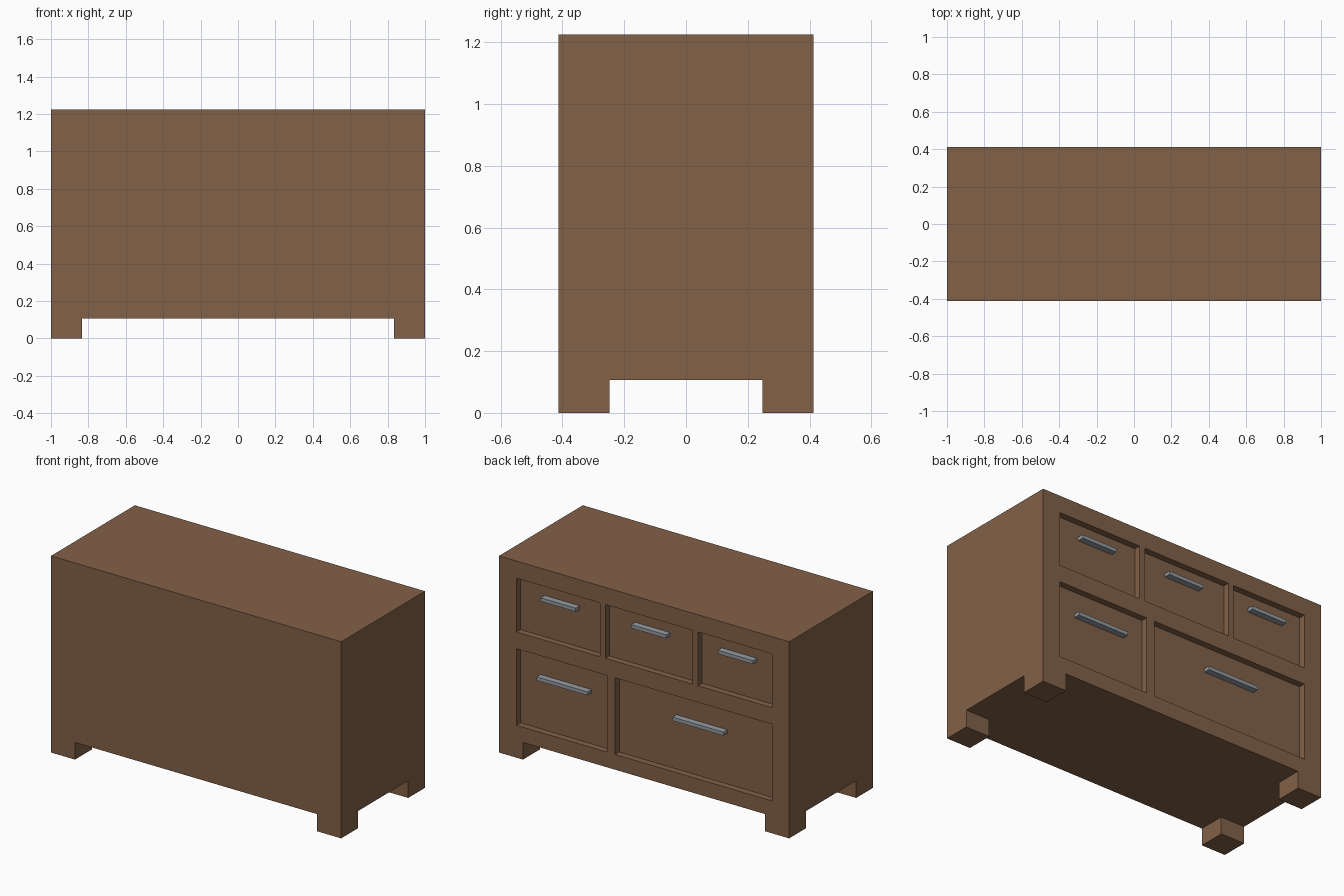
import bpy

if "Cube" in bpy.data.objects:
    bpy.data.objects.remove(bpy.data.objects["Cube"])

W, D, H = 1.0, 0.4125, 1.225      # half width, half depth, height
RECESS = 0.04                     # drawer fronts sit this far inside the back face
LEG_H, LEG_X, LEG_Y = 0.107, 0.835, 0.247


def material(name, rgb):
    m = bpy.data.materials.new(name)
    m.diffuse_color = (*rgb, 1)
    m.use_nodes = True
    m.node_tree.nodes["Principled BSDF"].inputs["Base Color"].default_value = m.diffuse_color
    return m


wood = material("brown wood", (0.223, 0.119, 0.064))
metal = material("grey metal", (0.30, 0.33, 0.36))


def box(name, x, y, z, mat):
    """Box from (low, high) ranges on each axis."""
    bpy.ops.mesh.primitive_cube_add(size=1)
    ob = bpy.context.object
    ob.name = name
    for v in ob.data.vertices:
        v.co = [r[0] if c < 0 else r[1] for c, r in zip(v.co, (x, y, z))]
    ob.data.materials.append(mat)
    return ob


def cut(target, x, y, z):
    """Subtract a box and discard the cutter."""
    cutter = box("cutter", x, y, z, wood)
    cutter.hide_render = True
    mod = target.modifiers.new("cut", 'BOOLEAN')
    mod.operation, mod.solver, mod.object = 'DIFFERENCE', 'EXACT', cutter
    bpy.context.view_layer.objects.active = target
    bpy.ops.object.modifier_apply(modifier=mod.name)
    bpy.data.objects.remove(cutter)


# Cabinet with four corner feet left by two crossing cuts
cabinet = box("cabinet", (-W, W), (-D, D), (0, H), wood)
cut(cabinet, (-LEG_X, LEG_X), (-1, 1), (-0.1, LEG_H))
cut(cabinet, (-2, 2), (-LEG_Y, LEG_Y), (-0.1, LEG_H))

# Drawers: x range, z range, handle centre, handle length, handle top
UPPER, LOWER = (0.783, 1.118), (0.202, 0.679)
drawers = [
    ((0.305, 0.88), UPPER, 0.593, 0.242, 1.04),
    ((-0.334, 0.266), UPPER, -0.03, 0.242, 1.04),
    ((-0.88, -0.372), UPPER, -0.628, 0.242, 1.04),
    ((0.255, 0.88), LOWER, 0.566, 0.352, 0.54),
    ((-0.88, 0.199), LOWER, -0.37, 0.352, 0.54),
]

for i, (xr, zr, hx, length, top) in enumerate(drawers, 1):
    cut(cabinet, xr, (D - RECESS, D + 0.1), zr)
    box(f"drawer_handle_{i}", (hx - length / 2, hx + length / 2),
        (D - RECESS, D - 0.001), (top - 0.022, top), metal)
